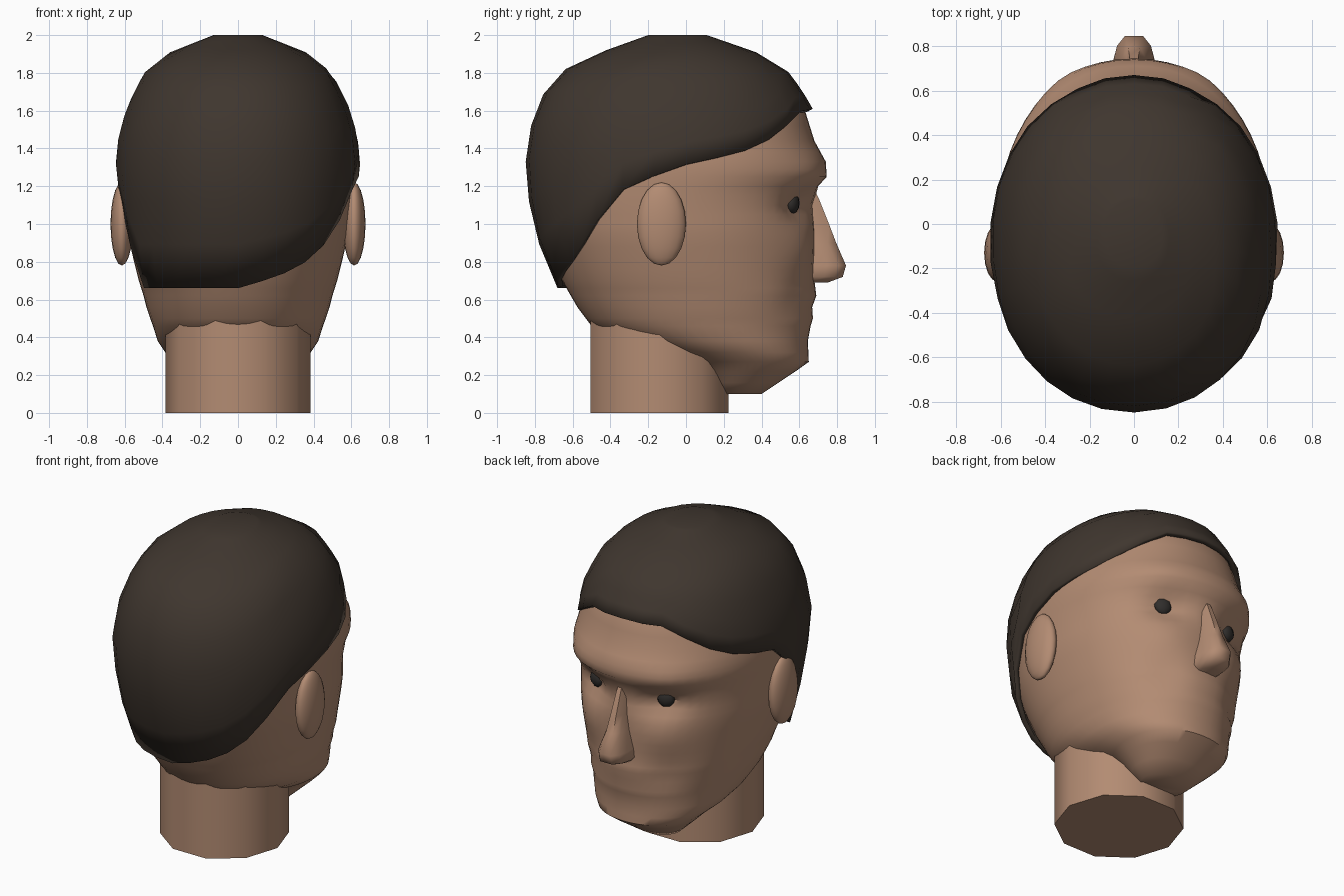
import bpy
from math import sin, cos, pi, radians, exp, copysign

if "Cube" in bpy.data.objects:
    bpy.data.objects.remove(bpy.data.objects["Cube"])


def material(name, color):
    m = bpy.data.materials.new(name)
    m.diffuse_color = (*color, 1)
    m.use_nodes = True
    m.node_tree.nodes["Principled BSDF"].inputs["Base Color"].default_value = m.diffuse_color
    return m


SKIN = material("skin", (0.45, 0.26, 0.17))
HAIR = material("hair", (0.05, 0.037, 0.028))
EYE = material("eye", (0.03, 0.027, 0.025))


def finish(ob, mat, angle=50):
    ob.data.materials.append(mat)
    bpy.ops.object.select_all(action='DESELECT')
    ob.select_set(True)
    bpy.context.view_layer.objects.active = ob
    bpy.ops.object.shade_smooth_by_angle(angle=radians(angle))
    return ob


def loft(name, rings, mat, cap_bottom=True, angle=50):
    n = len(rings[0])
    verts = [p for r in rings for p in r]
    faces = [(k * n + i, k * n + (i + 1) % n, (k + 1) * n + (i + 1) % n, (k + 1) * n + i)
             for k in range(len(rings) - 1) for i in range(n)]
    faces.append(tuple(range(len(verts) - n, len(verts))))
    if cap_bottom:
        faces.append(tuple(reversed(range(n))))
    me = bpy.data.meshes.new(name)
    me.from_pydata(verts, [], faces)
    ob = bpy.data.objects.new(name, me)
    bpy.context.collection.objects.link(ob)
    return finish(ob, mat, angle)


def lerp(table, v):
    """Interpolate rows keyed by their first value."""
    if v <= table[0][0]:
        return table[0][1:]
    for a, b in zip(table, table[1:]):
        if v <= b[0]:
            t = (v - a[0]) / (b[0] - a[0])
            return [p + (q - p) * t for p, q in zip(a[1:], b[1:])]
    return table[-1][1:]


def section(table, z, a, power=2.0):
    """Point on the oval cross-section at height z; a = 0 is the back, 90 deg is +x."""
    yb, yf, hx = lerp(table, z)
    s, c = sin(a), -cos(a)
    e = 2 / power
    return (hx * copysign(abs(s) ** e, s),
            (yb + yf) / 2 + (yf - yb) / 2 * copysign(abs(c) ** e, c), z)


# Head: height, back, front, half width
HEAD = [(.10, .16, .40, .15), (.22, .07, .58, .28), (.27, 0, .65, .33), (.32, -.16, .648, .385),
        (.38, -.33, .645, .425), (.46, -.50, .66, .45), (.50, -.53, .672, .465),
        (.56, -.575, .668, .485), (.62, -.61, .69, .50), (.70, -.655, .68, .525),
        (.82, -.71, .68, .555), (.95, -.76, .68, .585), (1.1, -.79, .675, .60),
        (1.2, -.80, .70, .61), (1.25, -.81, .745, .615), (1.33, -.81, .74, .615),
        (1.44, -.79, .68, .60), (1.6, -.75, .63, .55), (1.8, -.63, .50, .46),
        (1.9, -.42, .33, .33), (1.95, -.2, .10, .13)]

# Face relief: x, z, x spread, z spread, depth
RELIEF = [(.25, 1.09, .13, .075, -.07), (.28, .88, .13, .09, .02), (.27, .62, .10, .10, -.025),
          (.33, 1.28, .12, .05, .015)]


def face_point(z, a):
    x, y, z = section(HEAD, z, a, 2.15)
    if y > 0:
        for rx, rz, sx, sz, d in RELIEF:
            y += d * exp(-((abs(x) - rx) / sx) ** 2 - ((z - rz) / sz) ** 2)
    return x, y, z


levels = sorted({r[0] for r in HEAD} | {.16, .66, .76, .88, 1.0, 1.05, 1.15, 1.29, 1.38, 1.52, 1.7})
loft("head", [[face_point(z, 2 * pi * i / 56) for i in range(56)] for z in levels], SKIN)

# Neck
loft("neck", [[(.385 * cos(2 * pi * i / 10), -.14 + .385 * sin(2 * pi * i / 10), z)
               for i in range(10)] for z in (0, .62)], SKIN)

# Hair cap: outline, and lower edge by angle on each side
CAP = [(.66, -.68, .60, .57), (.75, -.72, .60, .58), (1.0, -.82, .62, .615), (1.32, -.85, .68, .65),
       (1.47, -.83, .68, .635), (1.62, -.80, .67, .59), (1.8, -.68, .55, .50),
       (1.91, -.45, .37, .36), (2.0, -.2, .11, .13)]
EDGE_RIGHT = [(0, .66), (22, .73), (43, .83), (60, 1.02), (72, 1.18), (94, 1.31), (118, 1.38),
              (128, 1.42), (155, 1.6), (180, 1.61)]
EDGE_LEFT = [(0, .66), (66, .66), (75, 1.0), (92, 1.31)] + EDGE_RIGHT[6:]
N, ROWS = 30, 9
rings = [[] for _ in range(ROWS + 1)]
for i in range(N):
    deg = 360 * i / N
    low = lerp(EDGE_RIGHT, deg)[0] if deg <= 180 else lerp(EDGE_LEFT, 360 - deg)[0]
    for k in range(ROWS + 1):
        z = low + (2 - low) * sin(k / ROWS * pi / 2)
        rings[k].append(section(CAP, z, radians(deg), 2.1))
hair = loft("hair", rings, HAIR, cap_bottom=False, angle=60)
shell = hair.modifiers.new("thickness", 'SOLIDIFY')
shell.thickness = .03
shell.offset = -1

# Nose: height, front, half width
NOSE = [(.69, .75, .07), (.72, .83, .095), (.78, .847, .09), (.9, .795, .06),
        (1.0, .757, .045), (1.13, .705, .035), (1.17, .685, .028)]
loft("nose", [[(w, .6, z), (w, f - .1, z), (w * .85, f - .045, z), (w * .45, f, z),
               (-w * .45, f, z), (-w * .85, f - .045, z), (-w, f - .1, z), (-w, .6, z)]
              for z, f, w in NOSE], SKIN, angle=60)


def ellipsoid(name, loc, size, rot, mat, seg, rows):
    bpy.ops.mesh.primitive_uv_sphere_add(segments=seg, ring_count=rows, location=loc, rotation=rot)
    ob = bpy.context.object
    ob.name = name
    ob.scale = size
    finish(ob, mat)


# Ears and eyes, mirrored
for s, side in ((1, "right"), (-1, "left")):
    ellipsoid(side + "_ear", (s * .615, -.13, 1.0), (.06, .13, .22), (0, 0, 0), SKIN, 16, 10)
    ellipsoid(side + "_eye", (s * .25, .565, 1.11), (.055, .035, .055), (0, 0, -s * .35), EYE, 8, 6)
